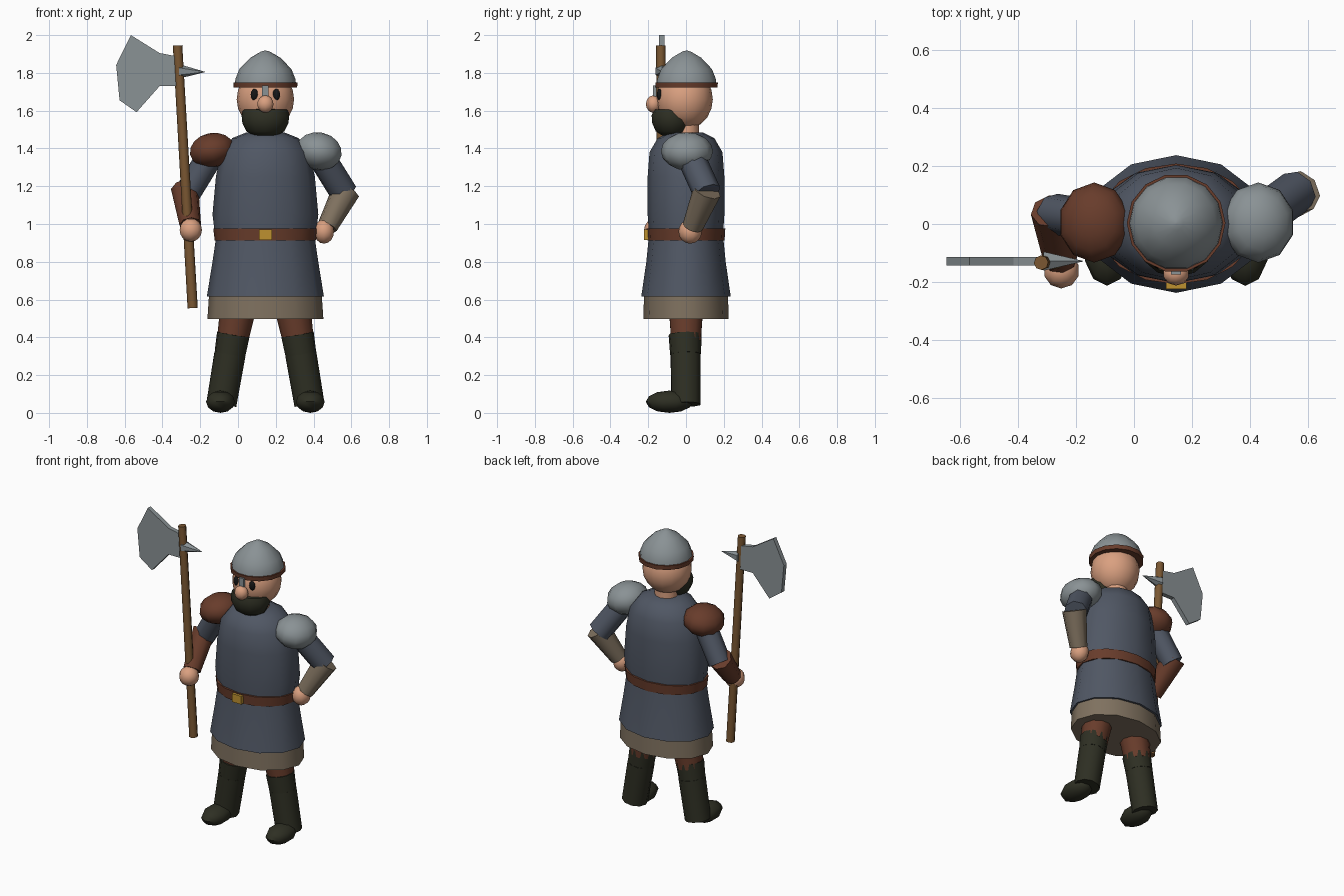
import bpy, bmesh, math
from mathutils import Vector, Matrix

if "Cube" in bpy.data.objects:
    bpy.data.objects.remove(bpy.data.objects["Cube"])

CX = 0.145  # body centre line


def material(name, r, g, b):
    m = bpy.data.materials.new(name)
    lin = [((c / 255 + 0.055) / 1.055) ** 2.4 for c in (r, g, b)]
    m.diffuse_color = (*lin, 1)
    m.use_nodes = True
    m.node_tree.nodes["Principled BSDF"].inputs["Base Color"].default_value = m.diffuse_color
    return m


BLUE = material("slate cloth", 80, 87, 100)
STEEL = material("steel", 138, 146, 149)
SKIN = material("skin", 218, 160, 128)
LEATHER = material("leather", 104, 60, 43)
WOOD = material("wood", 122, 87, 50)
DARK = material("dark boot and beard", 46, 47, 35)
TAN = material("tan cloth", 127, 113, 95)
GOLD = material("brass", 190, 145, 48)
BLACK = material("eye black", 22, 22, 22)


def finish(name, bm, mat, angle=40):
    bmesh.ops.recalc_face_normals(bm, faces=bm.faces)
    me = bpy.data.meshes.new(name)
    bm.to_mesh(me)
    bm.free()
    me.materials.append(mat)
    ob = bpy.data.objects.new(name, me)
    bpy.context.collection.objects.link(ob)
    bpy.ops.object.select_all(action='DESELECT')
    ob.select_set(True)
    bpy.context.view_layer.objects.active = ob
    bpy.ops.object.shade_smooth_by_angle(angle=math.radians(angle))
    return ob


def lathe(name, profile, mat, centre=(CX, 0), seg=12, angle=40):
    """Stack of elliptical rings (rx, ry, z), closed at both ends."""
    bm = bmesh.new()
    rings = []
    for rx, ry, z in profile:
        rings.append([bm.verts.new((centre[0] + rx * math.cos(a), centre[1] + ry * math.sin(a), z))
                      for a in (2 * math.pi * i / seg for i in range(seg))])
    for a, b in zip(rings, rings[1:]):
        for i in range(seg):
            j = (i + 1) % seg
            bm.faces.new((a[i], a[j], b[j], b[i]))
    bm.faces.new(rings[0])
    bm.faces.new(rings[-1])
    return finish(name, bm, mat, angle)


def ball(name, centre, radii, mat, seg=12, rings=8, tilt=0):
    bm = bmesh.new()
    bmesh.ops.create_uvsphere(bm, u_segments=seg, v_segments=rings, radius=1)
    bm.transform(Matrix.Translation(centre) @ Matrix.Rotation(tilt, 4, 'Y') @ Matrix.Diagonal((*radii, 1)))
    return finish(name, bm, mat, 50)


def limb(name, a, b, ra, rb, mat, seg=8):
    """Tapered cylinder from a to b."""
    a, b = Vector(a), Vector(b)
    d = b - a
    bm = bmesh.new()
    bmesh.ops.create_cone(bm, cap_ends=True, segments=seg, radius1=ra, radius2=rb, depth=d.length)
    bm.transform(Matrix.Translation((a + b) / 2) @ d.to_track_quat('Z', 'Y').to_matrix().to_4x4())
    return finish(name, bm, mat, 50)


def box(name, centre, size, mat):
    bm = bmesh.new()
    bmesh.ops.create_cube(bm, size=1)
    bm.transform(Matrix.Translation(centre) @ Matrix.Diagonal((*size, 1)))
    return finish(name, bm, mat)


# Torso, skirt, hem and belt
lathe("torso", [(0.265, 0.195, 0.93), (0.28, 0.203, 1.05), (0.262, 0.203, 1.25), (0.235, 0.193, 1.38),
                (0.175, 0.15, 1.455), (0.10, 0.09, 1.485)], BLUE)
lathe("skirt", [(0.31, 0.237, 0.615), (0.28, 0.21, 0.8), (0.258, 0.195, 0.95)], BLUE)
lathe("tunic_hem", [(0.307, 0.226, 0.497), (0.298, 0.222, 0.63)], TAN)
lathe("belt", [(0.268, 0.204, 0.912), (0.276, 0.208, 0.975)], LEATHER, seg=16)
box("buckle", (CX, -0.208, 0.943), (0.07, 0.03, 0.055), GOLD)

# Head
lathe("neck", [(0.075, 0.07, 1.44), (0.07, 0.07, 1.56)], SKIN)
ball("head", (CX, -0.008, 1.66), (0.152, 0.15, 0.16), SKIN, 16, 10)
ball("nose", (CX, -0.172, 1.635), (0.045, 0.04, 0.046), SKIN, 10, 8)
lathe("beard", [(0.06, 0.05, 1.468), (0.1, 0.085, 1.49), (0.122, 0.104, 1.535), (0.126, 0.107, 1.575),
                (0.118, 0.095, 1.605), (0.06, 0.04, 1.612)], DARK, (CX, -0.075))
for side in (-1, 1):
    ball("eye", (CX + side * 0.058, -0.14, 1.685), (0.021, 0.014, 0.031), BLACK, 10, 6)

# Helmet
lathe("helmet", [(0.163, 0.163, 1.735), (0.158, 0.158, 1.77), (0.138, 0.138, 1.82), (0.08, 0.08, 1.88),
                 (0.025, 0.025, 1.912), (0.004, 0.004, 1.918)], STEEL, (CX, 0.003), 14)
lathe("helmet_band", [(0.168, 0.168, 1.722), (0.17, 0.17, 1.75)], LEATHER, (CX, 0.003), 14)
box("nose_guard", (CX, -0.165, 1.7), (0.034, 0.018, 0.066), STEEL)

# Legs
for side in (-1, 1):
    x = lambda off: CX + side * off
    limb("thigh", (x(0.145), 0, 0.55), (x(0.175), 0, 0.38), 0.095, 0.082, LEATHER, 10)
    limb("boot_cuff", (x(0.17), -0.005, 0.415), (x(0.188), -0.002, 0.31), 0.088, 0.083, DARK, 10)
    limb("boot_shaft", (x(0.188), -0.002, 0.31), (x(0.233), 0, 0.045), 0.083, 0.08, DARK, 10)
    ball("foot", (x(0.238), -0.088, 0.059), (0.08, 0.125, 0.059), DARK, 10, 6)

# Shoulder guards
ball("leather_shoulder_guard", (-0.137, 0.005, 1.39), (0.125, 0.138, 0.092), LEATHER, 10, 8, -0.2)
ball("steel_shoulder_guard", (0.428, 0.005, 1.385), (0.128, 0.138, 0.1), STEEL, 10, 8, 0.2)

# Arm resting on the hip
limb("hip_upper_arm", (0.42, 0.01, 1.39), (0.56, 0.112, 1.165), 0.075, 0.075, BLUE)
limb("hip_forearm", (0.572, 0.112, 1.175), (0.473, 0.035, 0.985), 0.076, 0.055, TAN)
ball("hip_hand", (0.455, 0.022, 0.96), (0.056, 0.062, 0.064), SKIN, 10, 8)

# Arm holding the axe
limb("axe_upper_arm", (-0.13, 0.01, 1.39), (-0.275, 0.035, 1.15), 0.072, 0.07, BLUE)
limb("axe_forearm", (-0.282, 0.045, 1.185), (-0.253, -0.125, 0.995), 0.074, 0.058, LEATHER)
ball("axe_hand", (-0.25, -0.16, 0.968), (0.062, 0.062, 0.062), SKIN, 10, 8)

# Long axe: shaft, blade and back spike
limb("axe_shaft", (-0.24, -0.127, 0.555), (-0.32, -0.133, 1.945), 0.027, 0.025, WOOD)
outline = [(-0.567, 2.0), (-0.415, 1.905), (-0.31, 1.885), (-0.305, 1.73), (-0.415, 1.73),
           (-0.537, 1.592), (-0.627, 1.655), (-0.645, 1.842)]
bm = bmesh.new()
face = bm.faces.new([bm.verts.new((px, -0.143, pz)) for px, pz in outline])
ext = bmesh.ops.extrude_face_region(bm, geom=[face])
bmesh.ops.translate(bm, vec=(0, 0.03, 0), verts=[v for v in ext["geom"] if isinstance(v, bmesh.types.BMVert)])
finish("axe_blade", bm, STEEL, 20)
limb("axe_spike", (-0.312, -0.128, 1.808), (-0.175, -0.128, 1.805), 0.038, 0.001, STEEL, 6)
